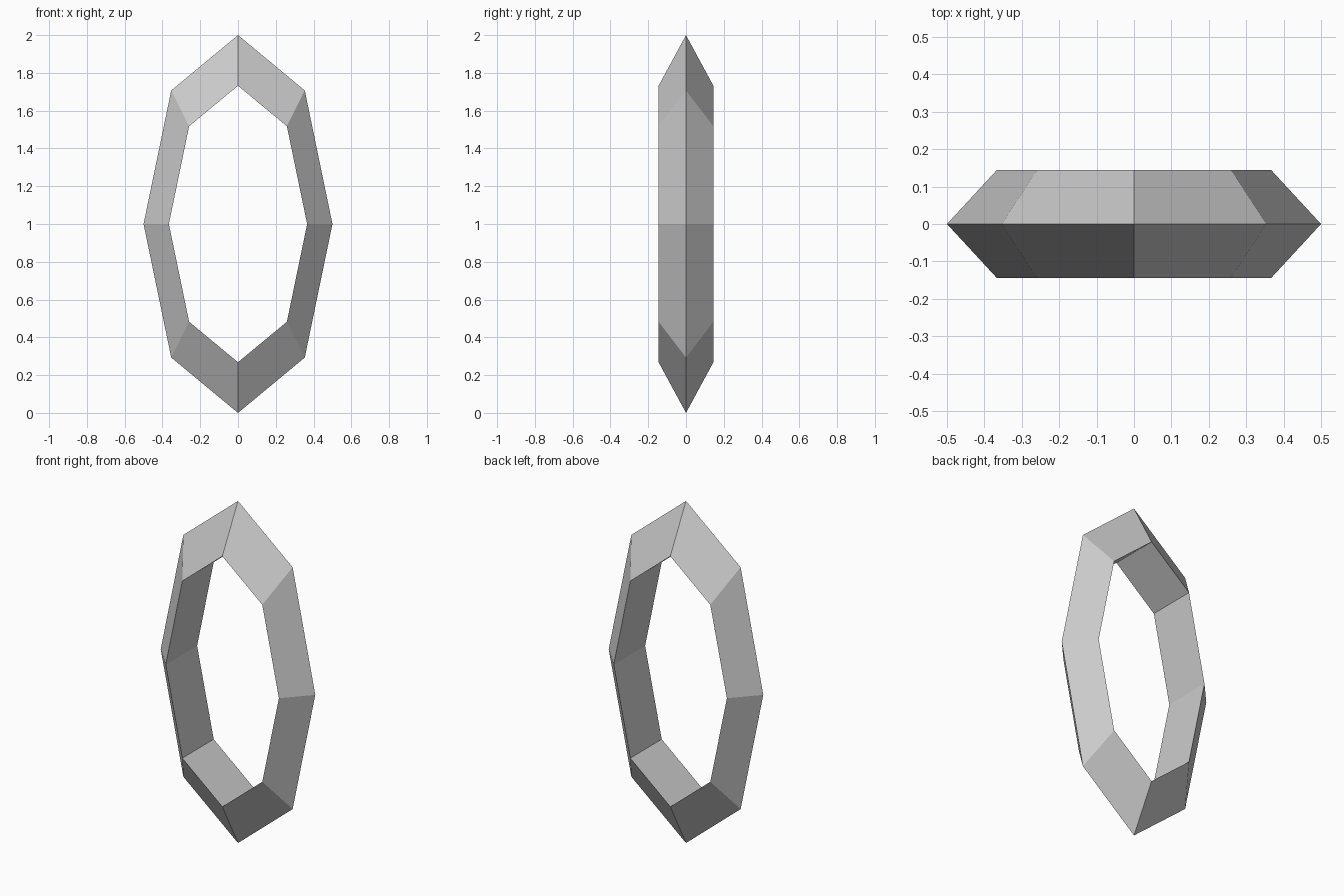
import bpy
import math

if "Cube" in bpy.data.objects:
    bpy.data.objects.remove(bpy.data.objects["Cube"])

OUTER, INNER, HALF_DEPTH = 1.0, 0.732, 0.145

# Minor triangle: one point outward, flat side facing the hole
minor = (OUTER - INNER) / 1.5
major = OUTER - minor
depth_scale = HALF_DEPTH / (minor * math.sin(math.radians(60)))

# Eight-sided ring, squashed to half width and stood upright
bpy.ops.mesh.primitive_torus_add(
    major_segments=8, minor_segments=3,
    major_radius=major, minor_radius=minor,
    location=(0, 0, 1), rotation=(math.radians(90), 0, 0))
ring = bpy.context.object
ring.name = "oval_ring"
ring.scale = (0.5, 1.0, depth_scale)
bpy.ops.object.transform_apply(location=True, rotation=True, scale=True)
bpy.ops.object.shade_flat()
